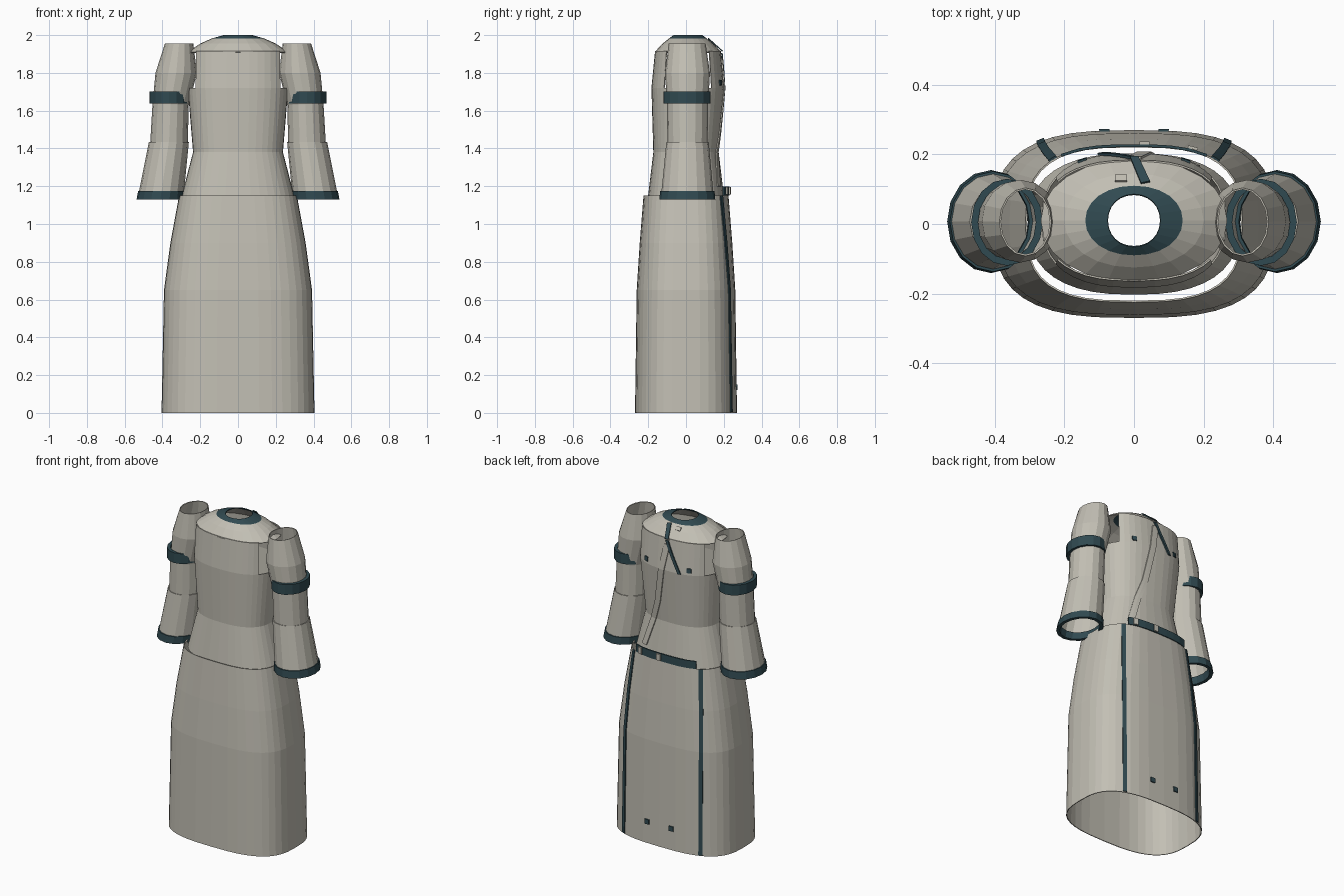
import bpy, bmesh, math

if "Cube" in bpy.data.objects:
    bpy.data.objects.remove(bpy.data.objects["Cube"])

def material(name, rgb):
    m = bpy.data.materials.new(name)
    m.diffuse_color = (*rgb, 1)
    m.use_nodes = True
    m.node_tree.nodes["Principled BSDF"].inputs["Base Color"].default_value = m.diffuse_color
    return m

CLOTH = material("pale grey cloth", (0.54, 0.52, 0.455))
TRIM = material("dark teal trim", (0.03, 0.068, 0.082))

def make(name, verts, faces, mats, thick=0.0):
    me = bpy.data.meshes.new(name)
    me.from_pydata(verts, [], faces)
    for m in mats:
        me.materials.append(m)
    ob = bpy.data.objects.new(name, me)
    bpy.context.collection.objects.link(ob)
    if thick:
        s = ob.modifiers.new("thickness", 'SOLIDIFY')
        s.thickness = thick
        s.offset = -1
    return ob

def ring(sec, n, p):
    """Rounded oval; sec = z, centre x, centre y, half width, half depth."""
    z, cx, cy, hx, hy = sec
    out = []
    for i in range(n):
        a = 2 * math.pi * i / n
        c, s = math.cos(a), math.sin(a)
        out.append((cx + hx * math.copysign(abs(c) ** (2 / p), c),
                    cy + hy * math.copysign(abs(s) ** (2 / p), s), z))
    return out

def loft(name, secs, n=40, p=2.0, mats=(CLOTH,), closed=False, skip=None, thick=0.005):
    verts = [v for s in secs for v in ring(s, n, p)]
    faces = []
    k = len(secs)
    for j in range(k if closed else k - 1):
        for i in range(n):
            if skip and skip(j, i):
                continue
            a, b, i2 = j * n, ((j + 1) % k) * n, (i + 1) % n
            faces.append((a + i, a + i2, b + i2, b + i))
    return make(name, verts, faces, mats, 0 if closed else thick)

def band(name, lo, hi, t, n):
    """Solid hoop between two oval sections."""
    inner = lambda s: (*s[:3], s[3] - t, s[4] - t)
    return loft(name, [lo, hi, inner(hi), inner(lo)], n, 2, (TRIM,), closed=True)

SKIRT = [(0, 0, 0, .405, .27), (.65, 0, 0, .392, .261),
         (.9, 0, 0, .358, .245), (1.15, 0, 0, .312, .225)]
BODICE = [(1.13, 0, 0, .303, .203), (1.38, 0, 0, .238, .173),
          (1.72, 0, .01, .266, .193), (1.915, 0, .01, .262, .174)]
SP, BP = 2.9, 2.5

# skirt
loft("skirt", SKIRT, 40, SP)

# bodice with open armholes at the sides of its upper tier
def armhole(j, i):
    a = (i + .5) * 9
    return j == 2 and min(a, abs(a - 180), 360 - a) < 36
loft("bodice", BODICE, 40, BP, skip=armhole)

# shoulder yoke with dark collar around the neck opening
yoke = loft("shoulder_yoke", [(1.91, 0, .01, .268, .176), (1.955, 0, .01, .2, .135),
            (1.982, 0, .01, .14, .1), (2.0, 0, .01, .076, .076)], 24, 2.1, (CLOTH, TRIM))
for f in yoke.data.polygons:
    if f.center.z > 1.983:
        f.material_index = 1

# sleeves, cuffs and their bands on both sides
for side, sx in (("left", -1), ("right", 1)):
    S = lambda z, cx, cy, rx, ry: (z, sx * cx, cy, rx, ry)
    loft(side + "_sleeve", [S(1.41, .366, .008, .1, .106), S(1.63, .357, .008, .096, .109),
         S(1.8, .327, .008, .11, .119), S(1.955, .312, .006, .075, .098)], 16)
    loft(side + "_cuff", [S(1.14, .41, .007, .121, .14), S(1.435, .366, .008, .106, .112)], 16)
    band(side + "_arm_band", S(1.638, .365, .005, .103, .125),
         S(1.702, .365, .005, .103, .125), .02, 16)
    band(side + "_cuff_band", S(1.13, .411, .007, .126, .148),
         S(1.175, .405, .007, .124, .144), .02, 16)

def back_y(secs, p, x, z):
    """Depth of the back surface of a lofted body at x, z."""
    z = min(max(z, secs[0][0]), secs[-1][0])
    for a, b in zip(secs, secs[1:]):
        if a[0] <= z <= b[0]:
            t = (z - a[0]) / (b[0] - a[0])
            _, _, cy, hx, hy = [u + (v - u) * t for u, v in zip(a, b)]
            return cy + hy * max(0, 1 - abs(x / hx) ** p) ** (1 / p)

def plate(name, secs, p, path, half, mat, lift=.006, across=(1, 0), steps=8):
    """Thin strip laid on the back surface along a path of x, z points."""
    pts = []
    for (x0, z0), (x1, z1) in zip(path, path[1:]):
        pts += [(x0 + (x1 - x0) * t / steps, z0 + (z1 - z0) * t / steps) for t in range(steps)]
    pts.append(path[-1])
    verts, faces = [], []
    for x, z in pts:
        for k in (-1, 0, 1):
            px, pz = x + across[0] * half * k, z + across[1] * half * k
            verts.append((px, back_y(secs, p, px, pz) + lift, pz))
    for j in range(len(pts) - 1):
        for k in range(2):
            a = 3 * j + k
            faces.append((a, a + 1, a + 4, a + 3))
    ob = make(name, verts, faces, (mat,), .008)
    bm = bmesh.new()
    bm.from_mesh(ob.data)
    for f in bm.faces:
        f.normal_update()
        if f.normal.y < 0:
            f.normal_flip()
    bm.to_mesh(ob.data)
    bm.free()
    return ob

# trims on the back of the skirt and bodice
for side, sx in (("left", -1), ("right", 1)):
    plate(side + "_skirt_stripe", SKIRT, SP,
          [(sx * .27, .005), (sx * .267, .65), (sx * .255, .9), (sx * .235, 1.15)], .011, TRIM)
    plate(side + "_hem_stud", SKIRT, SP, [(sx * .085, .12), (sx * .085, .15)], .015, TRIM, steps=1)
    plate(side + "_chest_stud", BODICE, BP, [(sx * .15, 1.735), (sx * .15, 1.762)], .013, TRIM, steps=1)
plate("waist_band", SKIRT, SP, [(-.21, 1.175), (.21, 1.175)], .024, TRIM, .004, (0, 1))
for i, x in enumerate((.03, .17)):
    plate(f"waist_clip_{i}", SKIRT, SP, [(x, 1.155), (x, 1.195)], .014, CLOTH, .012, steps=1)

# overlapping front flap edge and its dark diagonal piping
plate("flap_edge", BODICE, BP, [(.0, 1.88), (.03, 1.72), (.07, 1.5), (.11, 1.38), (.17, 1.2)],
      .02, CLOTH)
plate("flap_piping", BODICE, BP, [(.0, 1.905), (-.03, 1.84), (-.095, 1.72)], .01, TRIM, .009)
make("yoke_piping", [(.02, .115, 1.981), (.046, .12, 1.975), (.012, .192, 1.912), (-.012, .192, 1.912)],
     [(0, 3, 2, 1)], (TRIM,), .006)
make("yoke_button", [(-.055, .125, 1.976), (-.02, .125, 1.978), (-.02, .142, 1.962), (-.055, .142, 1.96)],
     [(0, 1, 2, 3)], (CLOTH,), .006)
